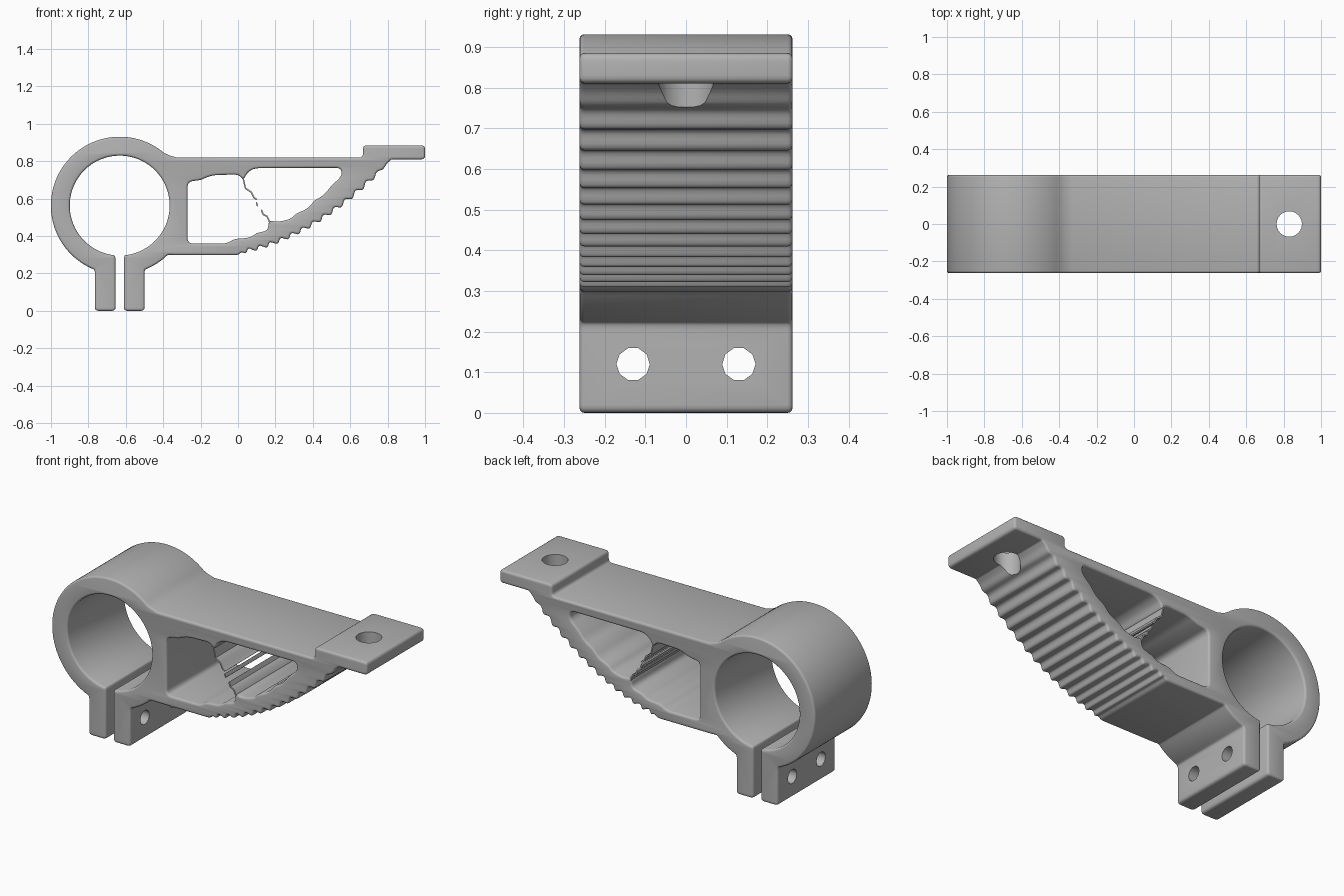
import bpy
import math
from math import sin, cos, pi, radians

cube = bpy.data.objects.get("Cube")
if cube:
    bpy.data.objects.remove(cube, do_unlink=True)

HALF = 0.262              # half the depth
CX, CZ = -0.6325, 0.563   # clamp ring centre
R_OUT, R_IN = 0.368, 0.267
EDGE = 0.012

grey = bpy.data.materials.new("light grey plastic")
grey.use_nodes = True
grey.diffuse_color = (0.45, 0.45, 0.45, 1)
grey.node_tree.nodes["Principled BSDF"].inputs["Base Color"].default_value = (0.45, 0.45, 0.45, 1)


def arc(r, a0, a1, n):
    """Points on the clamp ring between two angles in degrees."""
    angles = [radians(a0 + (a1 - a0) * i / n) for i in range(n + 1)]
    return [(CX + r * cos(a), CZ + r * sin(a)) for a in angles]


def rounded(points, r=0.02, sharpest=30):
    """Round every strong corner of a closed outline."""
    out = []
    for i, (x, z) in enumerate(points):
        px, pz = points[i - 1]
        qx, qz = points[(i + 1) % len(points)]
        ax, az, bx, bz = px - x, pz - z, qx - x, qz - z
        la, lb = math.hypot(ax, az), math.hypot(bx, bz)
        turn = 180 - math.degrees(math.acos(max(-1, min(1, (ax * bx + az * bz) / (la * lb)))))
        if turn < sharpest:
            out.append((x, z))
            continue
        da, db = min(r, la * 0.4) / la, min(r, lb * 0.4) / lb
        for k in range(5):
            t = k / 4
            u, v = (1 - t) ** 2 * da, t ** 2 * db
            out.append((x + ax * u + bx * v, z + az * u + bz * v))
    return out


def slab(name, outlines, edge):
    """Extrude front outlines through the depth with softened rims."""
    curve = bpy.data.curves.new(name, "CURVE")
    curve.dimensions = "2D"
    curve.fill_mode = "BOTH"
    curve.extrude = HALF - edge
    curve.bevel_depth = edge
    curve.bevel_resolution = 2
    curve.offset = -edge
    for outline in outlines:
        spline = curve.splines.new("POLY")
        spline.points.add(len(outline) - 1)
        for p, (x, z) in zip(spline.points, outline):
            p.co = (x, z, 0, 1)
        spline.use_cyclic_u = True
    temp = bpy.data.objects.new(name + "_outline", curve)
    bpy.context.collection.objects.link(temp)
    mesh = bpy.data.meshes.new_from_object(temp.evaluated_get(bpy.context.evaluated_depsgraph_get()))
    bpy.data.objects.remove(temp)
    obj = bpy.data.objects.new(name, mesh)
    bpy.context.collection.objects.link(obj)
    obj.rotation_euler.x = pi / 2
    mesh.materials.clear()
    mesh.materials.append(grey)
    return obj


def drill(obj, name, radius, depth, sides, location, rotation=(0, 0, 0)):
    bpy.ops.mesh.primitive_cylinder_add(vertices=sides, radius=radius, depth=depth,
                                        location=location, rotation=rotation)
    cutter = bpy.context.object
    cutter.name = name
    cutter.hide_render = True
    cutter.hide_set(True)
    cutter.display_type = "WIRE"
    cutter.data.materials.append(grey)
    mod = obj.modifiers.new(name, "BOOLEAN")
    mod.object = cutter
    mod.solver = "EXACT"
    return cutter


# Rippled underside of the arm, from the wall end to the tip
steps = 130
ripple = []
for i in range(steps + 1):
    u = i / steps
    wave = 0.009 * sin(2 * pi * 14 * u) * min(1, 8 * (1 - u))
    ripple.append((0.02 + 0.8 * u + wave * 0.6, 0.315 + 0.15 * u + 0.345 * u * u - wave))

# Split clamp, arm and mounting foot, counter-clockwise
body = [(-0.61, 0), (-0.5, 0)]
body += arc(R_OUT, -68.9, -45.6, 8)
body += [(-0.34, 0.298), (0.0, 0.298)] + ripple
body += [(1, 0.81), (1, 0.885), (0.668, 0.885), (0.668, 0.82), (-0.33, 0.82), (-0.37, 0.832)]
body += arc(R_OUT, 50, 248.9, 60)
body += [(-0.765, 0), (-0.655, 0)]
body += arc(R_IN, 265, -85, 90)

# Joined lightening windows, clockwise
window = [(-0.27, 0.36), (-0.27, 0.69), (-0.2, 0.7), (-0.14, 0.725), (0.0, 0.73),
          (0.03, 0.7), (0.05, 0.74), (0.09, 0.763), (0.55, 0.765), (0.555, 0.72),
          (0.5, 0.67), (0.46, 0.62), (0.41, 0.59), (0.37, 0.545), (0.31, 0.52),
          (0.28, 0.49), (0.21, 0.475), (0.165, 0.485), (0.16, 0.43), (0.1, 0.415),
          (0.06, 0.39), (-0.02, 0.385), (-0.06, 0.36)]

bracket = slab("clamp_bracket", [rounded(body), rounded(window, 0.03, 20)], EDGE)

# Bolt holes through the lugs and the foot
for side in (-1, 1):
    drill(bracket, "lug_hole_cutter", 0.041, 0.6, 10, (CX, side * 0.13, 0.12), (0, pi / 2, 0))
drill(bracket, "foot_hole_cutter", 0.068, 0.3, 24, (0.83, 0, 0.88))


# Thin broken web between the windows
def web(name, path, t=0.003):
    outline = [(x + t, z + t) for x, z in path] + [(x - t, z - t) for x, z in reversed(path)]
    return slab(name, [outline], 0)


webs = [web("upper_web", [(0.025, 0.72), (0.04, 0.655), (0.07, 0.635), (0.085, 0.605), (0.1, 0.595)]),
        web("middle_web", [(0.098, 0.58), (0.105, 0.56)]),
        web("lower_web", [(0.125, 0.54), (0.135, 0.515), (0.155, 0.505), (0.172, 0.47)])]

# Apply the drilling, then smooth
bpy.context.view_layer.update()
mesh = bpy.data.meshes.new_from_object(bracket.evaluated_get(bpy.context.evaluated_depsgraph_get()))
bracket.modifiers.clear()
bracket.data = mesh
for cutter in [o for o in bpy.data.objects if "cutter" in o.name]:
    bpy.data.objects.remove(cutter, do_unlink=True)
bpy.ops.object.select_all(action="DESELECT")
for obj in [bracket] + webs:
    obj.select_set(True)
bpy.context.view_layer.objects.active = bracket
bpy.ops.object.shade_smooth_by_angle(angle=radians(40))
